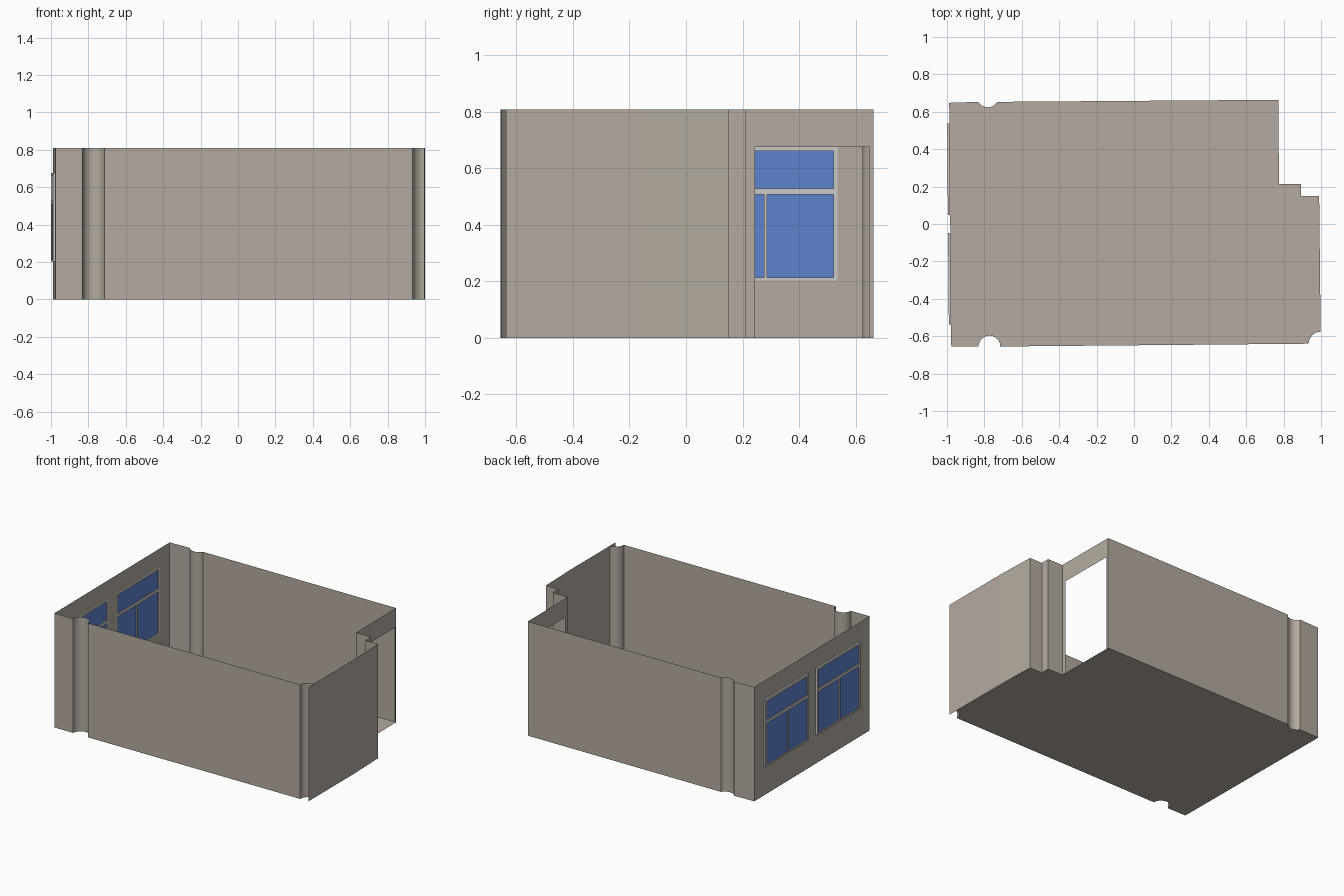
import bpy, bmesh, math

if "Cube" in bpy.data.objects:
    bpy.data.objects.remove(bpy.data.objects["Cube"])

H = 0.808  # wall height


def material(name, rgb):
    m = bpy.data.materials.new(name)
    m.diffuse_color = (*rgb, 1)
    m.use_nodes = True
    m.node_tree.nodes["Principled BSDF"].inputs["Base Color"].default_value = m.diffuse_color
    return m


BEIGE = material("beige_plaster", (0.46, 0.41, 0.355))
FRAME = material("light_grey_frame", (0.60, 0.59, 0.57))
GLASS = material("blue_glass", (0.11, 0.23, 0.61))


def add_object(name, verts, faces, mat, smooth=False):
    me = bpy.data.meshes.new(name)
    me.from_pydata(verts, [], faces)
    me.materials.append(mat)
    for p in me.polygons:
        p.use_smooth = smooth
    ob = bpy.data.objects.new(name, me)
    bpy.context.collection.objects.link(ob)
    return ob


def arc(cx, cy, r, a0, a1, n):
    return [(cx + r * math.cos(math.radians(a0 + (a1 - a0) * i / n)),
             cy + r * math.sin(math.radians(a0 + (a1 - a0) * i / n))) for i in range(n + 1)]


def strip(name, pts, smooth=False):
    """Vertical sheet following a plan path."""
    n = len(pts)
    verts = [(x, y, 0) for x, y in pts] + [(x, y, H) for x, y in pts]
    faces = [(i + 1, i, n + i, n + i + 1) for i in range(n - 1)]
    return add_object(name, verts, faces, BEIGE, smooth)


def wall_with_holes(name, x_of, y0, y1, holes):
    """Sheet running along y, with rectangular holes (ya, yb, za, zb)."""
    ys = sorted({y0, y1, *[v for h in holes for v in h[:2]]})
    zs = sorted({0, H, *[v for h in holes for v in h[2:]]})
    verts = [(x_of(y), y, z) for y in ys for z in zs]
    faces, k = [], len(zs)
    for i in range(len(ys) - 1):
        for j in range(k - 1):
            cy, cz = (ys[i] + ys[i + 1]) / 2, (zs[j] + zs[j + 1]) / 2
            if any(a < cy < b and c < cz < d for a, b, c, d in holes):
                continue
            a = i * k + j
            faces.append((a, a + k, a + k + 1, a + 1))
    ob = add_object(name, verts, faces, BEIGE)
    return ob


# Plan pieces: round columns bulge into the room
front_col = arc(-0.773, -0.655, 0.058, 180, 0, 20)
corner_col = arc(0.998, -0.64, 0.064, 180, 90, 12)
back_col = arc(-0.782, 0.682, 0.058, -30, -150, 16)
door_jog = [(0.99, 0.15), (0.893, 0.15), (0.893, 0.213), (0.775, 0.213)]
back_right, back_left, front_left = (0.772, 0.664), (-0.988, 0.648), (-0.977, -0.656)

# Floor
outline = ([front_left] + front_col + corner_col + door_jog
           + [back_right] + back_col + [back_left])
add_object("floor", [(x, y, 0) for x, y in outline], [tuple(range(len(outline)))], BEIGE)

# Plain walls and columns
strip("front_wall_short", [front_left, front_col[0]])
strip("front_wall_long", [front_col[-1], corner_col[0]])
strip("right_wall", [(0.999, -0.637), (0.999, -0.14), door_jog[0]])
strip("entry_jog", door_jog)
strip("back_wall_long", [back_right, back_col[0]])
strip("back_wall_short", [back_col[-1], back_left])
strip("front_column", front_col, True)
strip("corner_column", corner_col, True)
strip("back_column", back_col, True)

# Door wall with opening
wall_with_holes("door_wall", lambda y: 0.775 - 0.003 * (y - 0.213) / 0.451,
                0.213, 0.664, [(0.245, 0.65, 0, 0.675)])


# Window wall, slightly skewed
def left_x(y):
    t = (y - front_left[1]) / (back_left[1] - front_left[1])
    return front_left[0] + t * (back_left[0] - front_left[0])


Z0, Z1 = 0.203, 0.675
windows = {"rear": (0.047, 0.536), "near": (-0.536, -0.047)}
wall_with_holes("window_wall", left_x, front_left[1], back_left[1],
                [(a, b, Z0, Z1) for a, b in windows.values()])


def window(label, ya, yb):
    w, depth = 0.014, 0.012
    mid = (ya + yb) / 2 - 0.01
    bars = [(ya, ya + w, Z0, Z1), (yb - w, yb, Z0, Z1),           # stiles
            (ya + w, yb - w, Z0, Z0 + 0.01),                       # sill rail
            (ya + w, yb - w, Z1 - w, Z1),                          # head rail
            (ya + w, yb - w, 0.507, 0.528),                        # transom
            (mid - 0.006, mid + 0.006, Z0 + 0.01, 0.507)]          # mullion
    verts, faces = [], []
    for a, b, c, d in bars:
        o = len(verts)
        for out in (0, depth):
            verts += [(left_x(y) - out, y, z) for y, z in ((a, c), (b, c), (b, d), (a, d))]
        faces += [tuple(o + i for i in f) for f in
                  ((0, 1, 2, 3), (7, 6, 5, 4), (0, 4, 5, 1), (1, 5, 6, 2), (2, 6, 7, 3), (3, 7, 4, 0))]
    add_object(label + "_window_frame", verts, faces, FRAME)
    # Glass pane in the middle of the frame depth
    pane = [(ya + w, Z0 + 0.01), (yb - w, Z0 + 0.01), (yb - w, Z1 - w), (ya + w, Z1 - w)]
    add_object(label + "_window_glass", [(left_x(y) - depth / 2, y, z) for y, z in pane],
               [(0, 1, 2, 3)], GLASS)


for label, (a, b) in windows.items():
    window(label, a, b)
